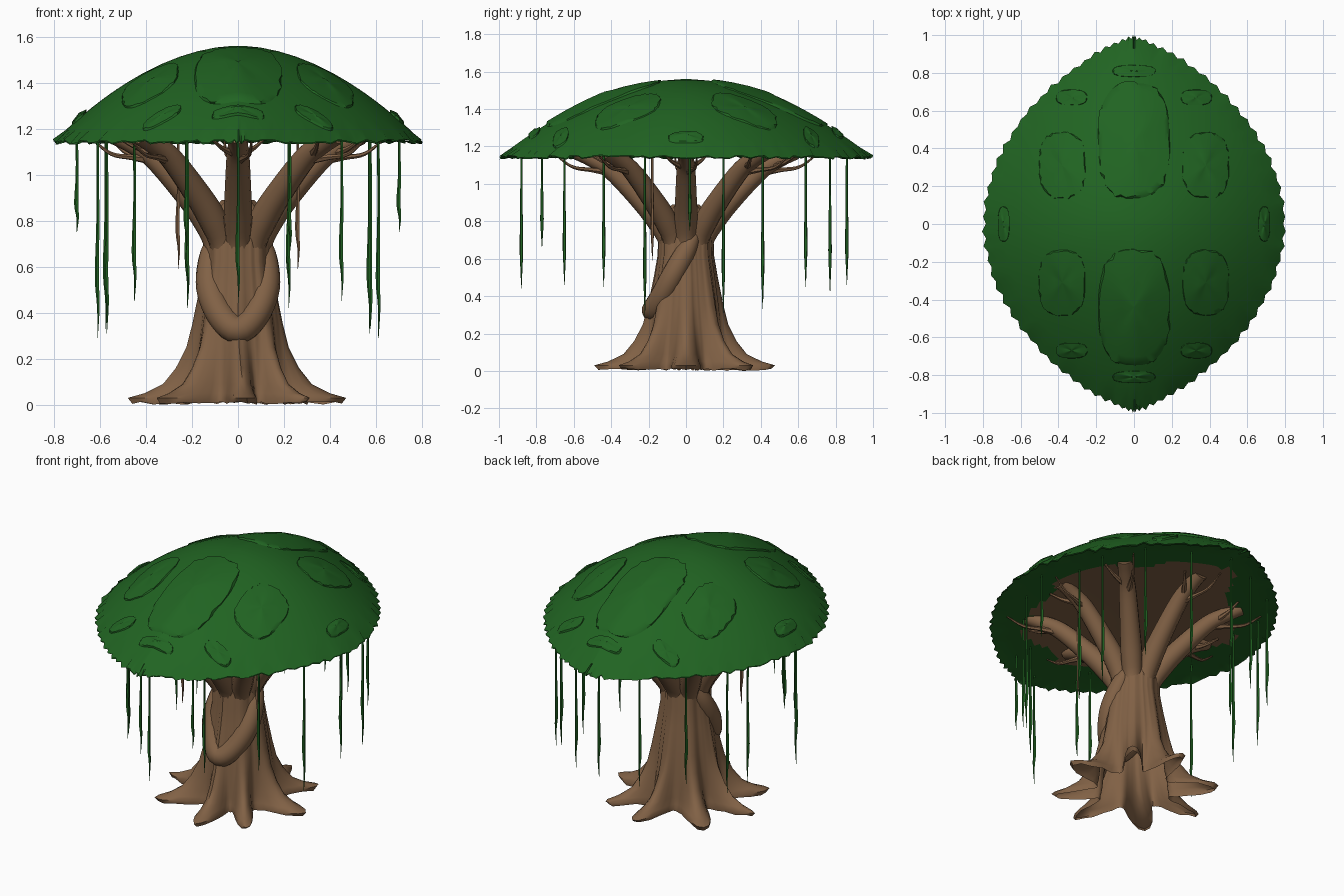
import bpy, math, random
from mathutils import Vector

if "Cube" in bpy.data.objects:
    bpy.data.objects.remove(bpy.data.objects["Cube"])
random.seed(4)


def material(name, rgb):
    m = bpy.data.materials.new(name)
    m.diffuse_color = (*rgb, 1)
    m.use_nodes = True
    m.node_tree.nodes["Principled BSDF"].inputs["Base Color"].default_value = m.diffuse_color
    return m


BARK = material("bark brown", (0.22, 0.12, 0.06))
LEAF = material("leaf green", (0.015, 0.128, 0.016))


def add_object(name, verts, faces, mats, angle=50):
    me = bpy.data.meshes.new(name)
    me.from_pydata([tuple(v) for v in verts], [], faces)
    for m in mats:
        me.materials.append(m)
    ob = bpy.data.objects.new(name, me)
    bpy.context.collection.objects.link(ob)
    bpy.ops.object.select_all(action='DESELECT')
    ob.select_set(True)
    bpy.context.view_layer.objects.active = ob
    bpy.ops.object.shade_smooth_by_angle(angle=math.radians(angle))
    return ob


def grid_faces(rows, n, start=0):
    return [(start + r * n + i, start + r * n + (i + 1) % n,
             start + (r + 1) * n + (i + 1) % n, start + (r + 1) * n + i)
            for r in range(rows - 1) for i in range(n)]


def smooth_path(pts, steps):
    # Catmull-Rom through (x, y, z, radius) points
    p = [Vector(a) for a in pts]
    p = [p[0] * 2 - p[1]] + p + [p[-1] * 2 - p[-2]]
    out = []
    for k in range(1, len(p) - 2):
        a, b, c, d = p[k - 1:k + 3]
        for j in range(steps):
            t = j / steps
            out.append(0.5 * (2 * b + (c - a) * t + (2 * a - 5 * b + 4 * c - d) * t * t
                              + (3 * b - a - 3 * c + d) * t ** 3))
    return out + [p[-2]]


def tube(name, pts, mat, sides=10, steps=4):
    path = smooth_path(pts, steps)
    pos = [Vector(p[:3]) for p in path]
    verts, axis = [], Vector((0, 0, 1))
    u, v = Vector((1, 0, 0)), Vector((0, 1, 0))
    for k, p in enumerate(pos):
        d = (pos[min(k + 1, len(pos) - 1)] - pos[max(k - 1, 0)]).normalized()
        q = axis.rotation_difference(d)
        u, v, axis = q @ u, q @ v, d
        for i in range(sides):
            a = math.tau * i / sides
            verts.append(p + max(path[k][3], 0.001) * (u * math.cos(a) + v * math.sin(a)))
    faces = grid_faces(len(pos), sides)
    faces.append(tuple(reversed(range(sides))))
    faces.append(tuple(range(len(verts) - sides, len(verts))))
    return add_object(name, verts, faces, [mat])


# ---- canopy shape: almond outline, domed top, almost flat underside ----
def outline(t):
    c = math.cos(t)
    return 0.795 * c * abs(c) ** 0.56, 0.99 * math.sin(t)


def spread(x, y):
    # 0 at the centre, 1 on the rim
    lo, hi = abs(y) + 1e-6, 2.0
    for _ in range(30):
        s = (lo + hi) / 2
        if abs(x) / s > 0.8 * max(0, 1 - (y / s) ** 2) ** 0.78:
            lo = s
        else:
            hi = s
    return hi


def top_z(s):
    return 1.15 + 0.41 * (1 - min(s, 1) ** 1.88)


def under_z(s):
    return 1.145 + 0.02 * (1 - min(s, 1) ** 2)


N = 160
ragged = [(1 + random.uniform(0.004, 0.014) * (1 if i % 2 else -1), random.uniform(-0.015, 0.004))
          for i in range(N)]


def dome(name, height, mats, flip):
    levels = [0.03, 0.12, 0.22, 0.32, 0.42, 0.52, 0.6, 0.66, 0.7, 0.74, 0.8, 0.87, 0.94, 1.0]
    verts = []
    for s in levels:
        for i in range(N):
            x, y = outline(math.tau * i / N)
            f, dz = ragged[i] if s == 1 else (1, 0)
            verts.append((x * s * f, max(-1, min(1, y * s * f)), height(s) + dz))
    faces = grid_faces(len(levels), N) + [tuple(reversed(range(N)))]
    if not flip:
        faces = [tuple(reversed(f)) for f in faces]
    # the faces are wound so that the top looks up and the underside looks down
    ob = add_object(name, verts, faces, mats)
    up = sum(f.normal.z for f in ob.data.polygons) > 0
    if up == flip:
        ob.data.flip_normals()
    return ob


dome("canopy_top", top_z, [LEAF], False)
under = dome("canopy_underside", under_z, [LEAF, BARK], True)
# bark-coloured middle of the underside, with a wavy border
for f in under.data.polygons:
    x, y, _ = f.center
    a = math.atan2(y, x)
    if spread(x, y) < 0.71 + 0.05 * math.sin(5 * a) + 0.03 * math.sin(11 * a + 1):
        f.material_index = 1


# ---- overlapping leaf layers lying on the dome ----
def leaf_layer(cx, cy, rx, ry, h):
    n, rings = 44, [0.02, 0.35, 0.65, 0.88, 1.0, 1.03]
    verts = []
    for k, r in enumerate(rings):
        for i in range(n):
            a = math.tau * i / n
            c, s = math.cos(a), math.sin(a)
            j = r * (random.uniform(0.95, 1.06) if k == 4 else 1)
            x = cx + rx * j * math.copysign(abs(c) ** 0.75, c)
            y = cy + ry * j * math.copysign(abs(s) ** 0.75, s)
            drop = -0.006 if k == 5 else h * (1 - 0.6 * r) + 0.002 * math.sin(3 * a + cx * 9)
            verts.append((x, y, top_z(spread(x, y)) + drop))
    faces = grid_faces(len(rings), n) + [tuple(range(n - 1, -1, -1))]
    add_object("leaf_layer", verts, faces, [LEAF], 35)


for front in (1, -1):
    leaf_layer(0, 0.44 * front, 0.185, 0.30, 0.018)
    leaf_layer(0, 0.81 * front, 0.11, 0.03, 0.01)
    for side in (1, -1):
        leaf_layer(0.38 * side, 0.31 * front, 0.12, 0.17, 0.013)
        leaf_layer(0.33 * side, 0.67 * front, 0.08, 0.04, 0.01)
for side in (1, -1):
    leaf_layer(0.69 * side, 0, 0.03, 0.09, 0.018)

# ---- fluted trunk flaring into eight roots (height, groove radius, ridge radius) ----
profile = [(0.0, 0.21, 0.45), (0.03, 0.21, 0.47), (0.05, 0.205, 0.40), (0.09, 0.20, 0.32),
           (0.16, 0.195, 0.265), (0.25, 0.185, 0.22), (0.35, 0.175, 0.195), (0.5, 0.155, 0.165),
           (0.62, 0.138, 0.145), (0.72, 0.135, 0.143), (0.82, 0.12, 0.135), (0.89, 0.06, 0.07)]
M = 96
wobble = [random.uniform(0.98, 1.02) for _ in range(M)]
verts = []
for z, groove, ridge in profile:
    for i in range(M):
        a = math.tau * i / M
        lobe = ((1 + math.cos(8 * a)) / 2) ** 1.4
        r = (groove + (ridge - groove) * lobe) * wobble[i]
        bend = a + 0.09 * math.sin(3 * a) * max(0, 1 - z * 3)
        dz = random.uniform(0, 0.015) if z == 0 else 0
        verts.append((r * math.cos(bend), r * math.sin(bend) * 1.03, z + dz))
add_object("trunk", verts, grid_faces(len(profile), M) + [tuple(range(len(verts) - M, len(verts)))],
           [BARK], 60)

# ---- thick limb draped in a V round the front of the trunk ----
half = [(0.09, 0.05, 0.74, 0.035), (0.115, 0.0, 0.64, 0.055), (0.12, -0.07, 0.51, 0.062),
        (0.075, -0.135, 0.39, 0.062)]
tube("draped_limb", [(-x, y, z, r) for x, y, z, r in half] + [(0, -0.175, 0.325, 0.062)] + half[::-1],
     BARK, 14, 5)

# ---- eight branches with twigs, meeting the underside ----
for k in range(8):
    a = math.tau * k / 8
    reach = 1.14 if k % 2 else (1.0 if k % 4 == 0 else 1.1)
    cx, cy = math.cos(a), math.sin(a)

    def out(r, z, rad, side=0):
        r = r if z < 0.75 else r * reach
        return (cx * r - cy * side, cy * r + cx * side, z, rad)

    tube("branch", [out(0.095, 0.5, 0.04), out(0.09, 0.68, 0.054), out(0.14, 0.81, 0.062),
                    out(0.24, 0.94, 0.057), out(0.37, 1.08, 0.05), out(0.46, 1.135, 0.043),
                    out(0.53, 1.175, 0.046)], BARK, 12)
    tube("twig", [out(0.37, 1.065, 0.025), out(0.46, 1.075, 0.013, 0.03),
                  out(0.55, 1.09, 0.009, 0.05), out(0.63, 1.15, 0.004, 0.06)], BARK, 6)
    tube("twig", [out(0.40, 1.09, 0.022), out(0.47, 1.11, 0.012, -0.06),
                  out(0.53, 1.15, 0.006, -0.11)], BARK, 6)


# ---- hanging vines ----
def vine(x, y, low, mat):
    high = under_z(spread(x, y)) + 0.02
    span = high - low
    tube("hanging_vine", [(x, y, high, 0.006), (x + 0.002, y, high - span * 0.4, 0.007),
                          (x - 0.002, y, high - span * 0.7, 0.010),
                          (x + 0.004, y, high - span * 0.85, 0.006), (x, y, low, 0.001)], mat, 5, 3)


for side in (1, -1):
    for x, y, low in [(0.70, 0.02, 0.75), (0.61, -0.22, 0.29), (0.57, 0.2, 0.31), (0.575, 0.41, 0.33),
                      (0.45, -0.44, 0.45), (0.45, 0.64, 0.45), (0.22, -0.65, 0.46),
                      (0.22, 0.77, 0.42), (0.225, -0.77, 0.66)]:
        vine(x * side, y, low, LEAF)
    vine(0.26 * side, -0.18, 0.59, BARK)
vine(0, -0.88, 0.44, LEAF)
vine(0, 0.86, 0.46, LEAF)
